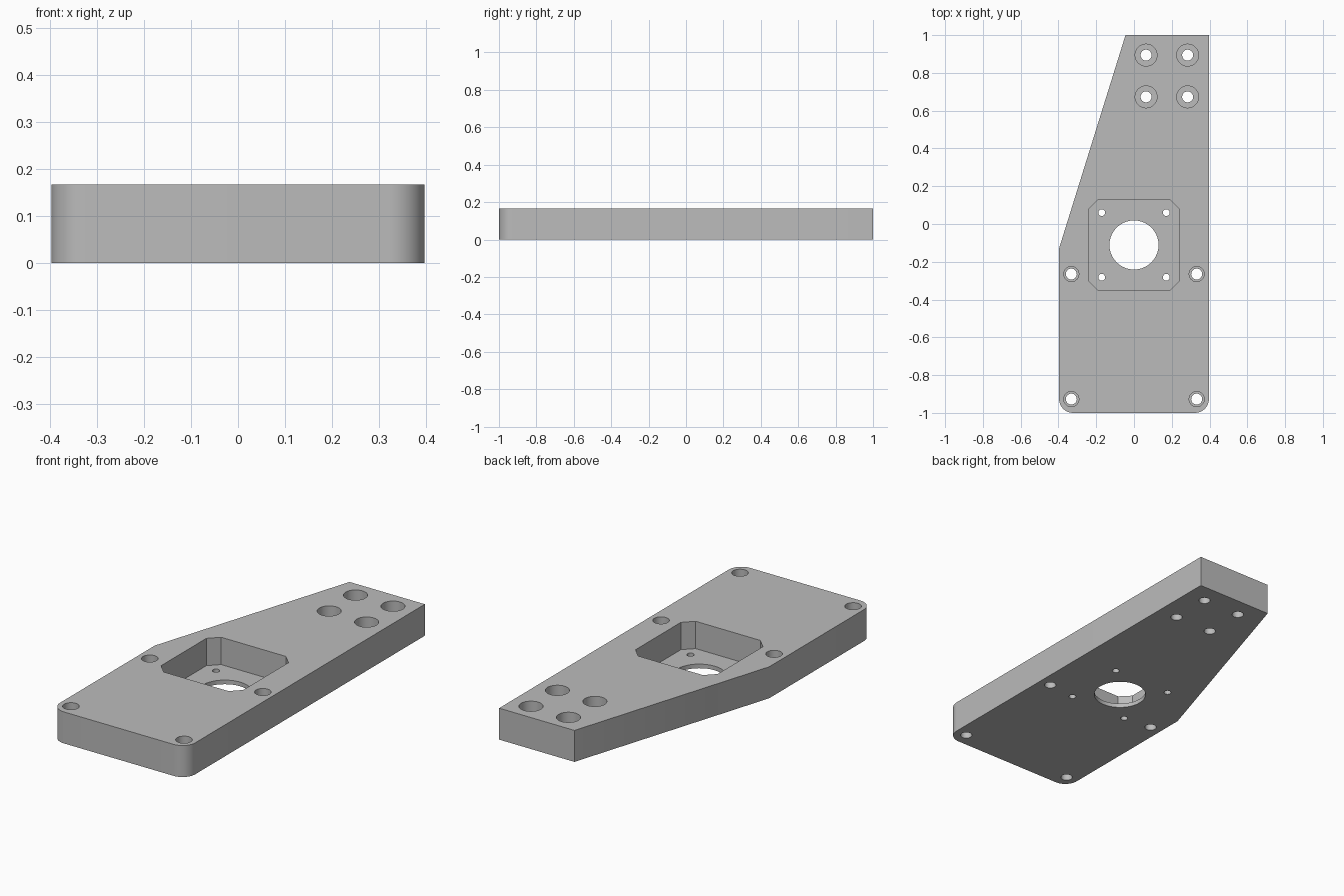
import bpy, bmesh, math
from mathutils import Vector

cube = bpy.data.objects.get("Cube")
if cube:
    bpy.data.objects.remove(cube, do_unlink=True)

HALF_W, THICK, RADIUS = 0.397, 0.167, 0.075
FLOOR = 0.022                      # web left under the motor pocket
CENTRE_Y = -0.111                  # motor axis

grey = bpy.data.materials.new("plain grey")
grey.use_nodes = True
colour = (0.5, 0.5, 0.5, 1)
grey.diffuse_color = colour
grey.node_tree.nodes["Principled BSDF"].inputs["Base Color"].default_value = colour


def prism(name, outline, z0, z1):
    """Extrude a counter-clockwise outline from z0 to z1."""
    bm = bmesh.new()
    base = bm.faces.new([bm.verts.new((x, y, z0)) for x, y in outline])
    top = bmesh.ops.extrude_face_region(bm, geom=[base])["geom"]
    bmesh.ops.translate(bm, vec=Vector((0, 0, z1 - z0)),
                        verts=[v for v in top if isinstance(v, bmesh.types.BMVert)])
    bmesh.ops.recalc_face_normals(bm, faces=bm.faces)
    mesh = bpy.data.meshes.new(name)
    bm.to_mesh(mesh)
    bm.free()
    mesh.materials.append(grey)
    obj = bpy.data.objects.new(name, mesh)
    bpy.context.collection.objects.link(obj)
    return obj


def arc(x, y, r, start, end, steps):
    angles = [math.radians(start + (end - start) * i / steps) for i in range(steps + 1)]
    return [(x + r * math.cos(a), y + r * math.sin(a)) for a in angles]


def cut(name, outline, z0, z1=THICK + 0.05):
    """Subtract a prism from the plate."""
    cutter = prism(name, outline, z0, z1)
    cutter.hide_render = True
    bpy.context.view_layer.objects.active = plate
    mod = plate.modifiers.new(name, "BOOLEAN")
    mod.operation, mod.solver, mod.object = "DIFFERENCE", "EXACT", cutter
    bpy.ops.object.modifier_apply(modifier=mod.name)
    bpy.data.objects.remove(cutter, do_unlink=True)


def bore(name, x, y, r, z0=-0.05):
    cut(name, arc(x, y, r, 0, 360, 40)[:-1], z0)


# Tapered plate with two rounded front corners
corner_x, corner_y = HALF_W - RADIUS, -1 + RADIUS
outline = (arc(-corner_x, corner_y, RADIUS, 180, 270, 14)
           + arc(corner_x, corner_y, RADIUS, 270, 360, 14)
           + [(HALF_W, 1), (-0.045, 1), (-HALF_W, -0.13)])
plate = prism("mounting_plate", outline, 0, THICK)

# Motor pocket with chamfered corners
s, c = 0.241, 0.19
pocket = [(s, -c), (s, c), (c, s), (-c, s), (-s, c), (-s, -c), (-c, -s), (c, -s)]
cut("motor_pocket", [(x, y + CENTRE_Y) for x, y in pocket], FLOOR)

# Shaft opening and the four motor screw holes
bore("shaft_opening", 0, CENTRE_Y, 0.13)
for sx in (-1, 1):
    for sy in (-1, 1):
        bore("motor_screw_hole", sx * 0.171, CENTRE_Y + sy * 0.171, 0.018)

# Stepped holes: small seats around the front half, large seats at the back
small = [(x, y, 0.040, 0.06) for x in (-0.332, 0.332) for y in (-0.927, -0.265)]
large = [(x, y, 0.058, 0.08) for x in (0.064, 0.284) for y in (0.673, 0.894)]
for x, y, r, seat_z in small + large:
    bore("screw_seat", x, y, r, seat_z)
    bore("screw_hole", x, y, 0.029)

# Smooth the curved walls, keep edges sharp
bpy.ops.object.select_all(action="DESELECT")
plate.select_set(True)
bpy.context.view_layer.objects.active = plate
bpy.ops.object.shade_smooth_by_angle(angle=math.radians(30))
